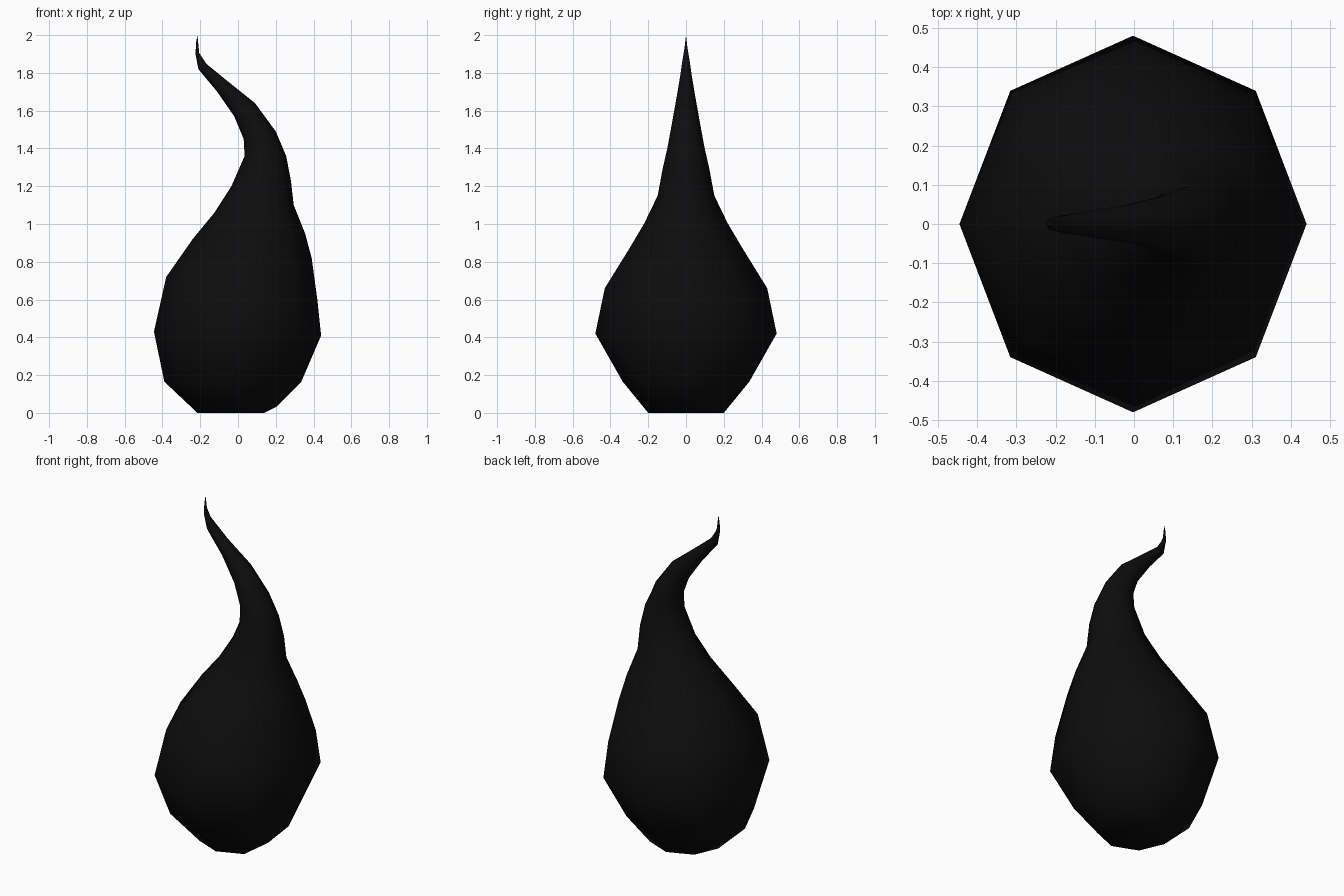
import bpy
import bmesh
from math import cos, sin, pi
from mathutils import Vector

cube = bpy.data.objects.get("Cube")
if cube:
    bpy.data.objects.remove(cube)

# Near-black material
black = bpy.data.materials.new("soft_black")
black.use_nodes = True
colour = (0.004, 0.004, 0.004, 1)
black.diffuse_color = colour
black.node_tree.nodes["Principled BSDF"].inputs["Base Color"].default_value = colour

# Tilted rings: left x, left z, right x, right z, half depth
RINGS = [
    (-.215, 0, .2, 0, .2),
    (-.39, .165, .335, .165, .335),
    (-.445, .43, .44, .41, .48),
    (-.38, .72, .42, .6, .43),
    (-.24, .92, .39, .82, .3),
    (-.125, 1.06, .355, .95, .22),
    (-.035, 1.2, .295, 1.1, .15),
    (.035, 1.36, .28, 1.23, .123),
    (.03, 1.45, .255, 1.36, .098),
    (-.02, 1.57, .2, 1.49, .075),
    (-.11, 1.7, .09, 1.64, .05),
    (-.21, 1.82, -.06, 1.76, .03),
    (-.225, 1.9, -.165, 1.845, .018),
    (-.222, 1.96, -.205, 1.9, .008),
]
TIP = (-.215, 0, 2)
SIDES = 8

bm = bmesh.new()


def add_ring(lx, lz, rx, rz, depth):
    left, right = Vector((lx, 0, lz)), Vector((rx, 0, rz))
    centre, across = (left + right) / 2, (right - left) / 2
    angles = [2 * pi * i / SIDES for i in range(SIDES)]
    return [bm.verts.new(centre + across * cos(a) + Vector((0, depth * sin(a), 0)))
            for a in angles]


# Teardrop body with a curling, pointed top
rings = [add_ring(*r) for r in RINGS]
rings[0][0].co.z = .03  # raised edge of the base
for low, high in zip(rings, rings[1:]):
    for i in range(SIDES):
        j = (i + 1) % SIDES
        bm.faces.new((low[i], low[j], high[j], high[i]))

# Pointed tip and closed base
tip = bm.verts.new(TIP)
base = bm.verts.new((0, 0, 0))
for i in range(SIDES):
    j = (i + 1) % SIDES
    bm.faces.new((rings[-1][i], rings[-1][j], tip))
    bm.faces.new((rings[0][j], rings[0][i], base))

bmesh.ops.recalc_face_normals(bm, faces=bm.faces)
for face in bm.faces:
    face.smooth = True

mesh = bpy.data.meshes.new("curled_teardrop")
bm.to_mesh(mesh)
bm.free()
mesh.materials.append(black)
body = bpy.data.objects.new("curled_teardrop", mesh)
bpy.context.collection.objects.link(body)
